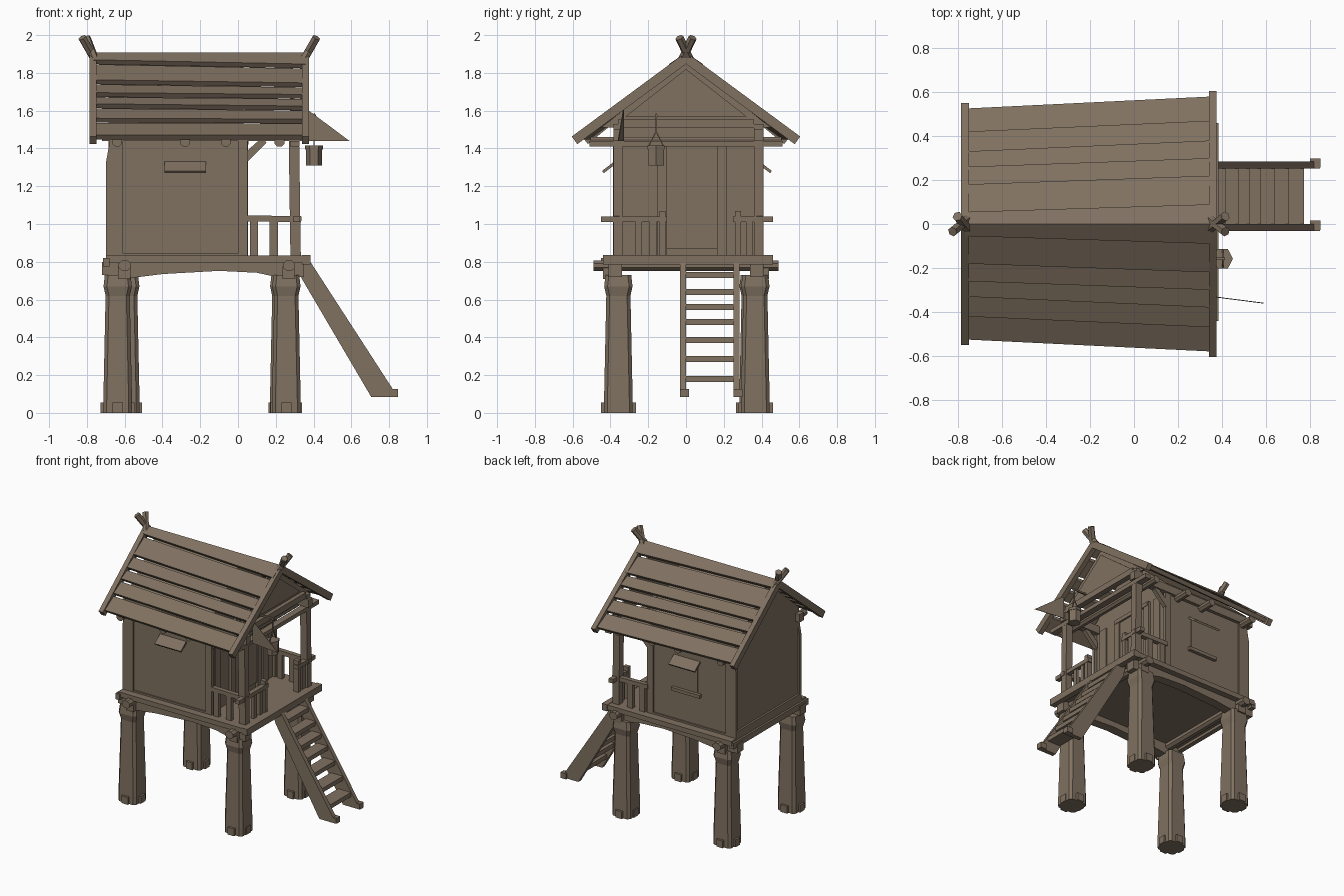
import bpy, bmesh, math
from mathutils import Vector

wood = bpy.data.materials.new("weathered_wood")
wood.diffuse_color = (0.215, 0.165, 0.118, 1)


def loft(name, rings):
    """Closed solid through rings of equal point count."""
    n = len(rings[0])
    faces = [tuple(range(n))[::-1], tuple(range((len(rings) - 1) * n, len(rings) * n))]
    for r in range(len(rings) - 1):
        for i in range(n):
            j = (i + 1) % n
            faces.append((r * n + i, r * n + j, r * n + n + j, r * n + n + i))
    me = bpy.data.meshes.new(name)
    me.from_pydata([tuple(v) for ring in rings for v in ring], [], faces)
    me.materials.append(wood)
    bm = bmesh.new()
    bm.from_mesh(me)
    bmesh.ops.recalc_face_normals(bm, faces=bm.faces)
    bm.to_mesh(me)
    bm.free()
    ob = bpy.data.objects.new(name, me)
    bpy.context.collection.objects.link(ob)
    return ob


def box(name, x0, x1, y0, y1, z0, z1):
    return loft(name, [[(x0, y0, z), (x1, y0, z), (x1, y1, z), (x0, y1, z)] for z in (z0, z1)])


def prism_x(name, pts, x0, x1):
    return loft(name, [[(x, y, z) for y, z in pts] for x in (x0, x1)])


def prism_y(name, pts, y0, y1):
    return loft(name, [[(x, y, z) for x, z in pts] for y in (y0, y1)])


def beam(name, p, q, w, h, sides=4):
    """Straight timber from p to q; w is the width sideways, h the depth."""
    p, q = Vector(p), Vector(q)
    d = (q - p).normalized()
    up = Vector((0, 0, 1)) if abs(d.z) < 0.95 else Vector((1, 0, 0))
    a = d.cross(up).normalized()
    b = a.cross(d)
    k = 1 / math.cos(math.pi / sides)
    ang = [math.tau * (i + 0.5) / sides for i in range(sides)]
    return loft(name, [[c + a * math.cos(t) * w / 2 * k + b * math.sin(t) * h / 2 * k for t in ang]
                       for c in (p, q)])


def chamfered(cx, cy, r, c, z):
    """Square ring with cut corners."""
    return [(cx + x, cy + y, z) for x, y in ((r, c - r), (r, r - c), (r - c, r), (c - r, r),
                                            (-r, r - c), (-r, c - r), (c - r, -r), (r - c, -r))]


# Legs: tapered chamfered trunks with a collar and chunky root toes
for cx, cy in ((-0.637, -0.358), (-0.597, 0.358), (0.256, -0.358), (0.245, 0.367)):
    loft("leg", [chamfered(cx, cy, r, 0.018, z) for z, r in
                 ((0.0, 0.076), (0.06, 0.076), (0.62, 0.064), (0.67, 0.075), (0.73, 0.068))])
    w = 0.09 if cx < 0 else 0.083
    for dx, dy in ((1, 0), (-1, 0), (0, 1), (0, -1)):
        x, y = cx + dx * (w - 0.027), cy + dy * 0.066
        box("leg_toe", x - 0.027, x + 0.027, y - 0.027, y + 0.027, 0, 0.055)

# Platform: arched side beams, cross beams and deck
arch = [(-0.72, 0.80), (-0.72, 0.73), (-0.56, 0.715), (-0.4, 0.735), (-0.1, 0.752),
        (0.1, 0.742), (0.2, 0.72), (0.35, 0.72), (0.35, 0.80)]
for s in (-1, 1):
    prism_y("side_beam", arch, s * 0.375 - 0.035, s * 0.375 + 0.035)
for x in (-0.60, 0.27):
    beam("cross_beam", (x, -0.49, 0.78), (x, 0.49, 0.78), 0.065, 0.055, 8)
    for s in (-1, 1):
        y = s * 0.40
        box("beam_block", x - 0.035, x + 0.03, y - 0.04, y + 0.04, 0.71, 0.775)
box("deck", -0.70, 0.37, -0.44, 0.455, 0.795, 0.832)
box("deck_front_trim", 0.34, 0.385, -0.44, 0.46, 0.785, 0.835)
box("deck_back_trim", -0.715, -0.68, -0.45, 0.45, 0.775, 0.82)

# House body with gabled ends
body = [(-0.375, 0.83), (0.385, 0.83), (0.385, 1.525), (0, 1.86), (-0.375, 1.535)]
prism_x("house_body", body, -0.685, 0.03)
for y in (-0.375, 0.385):
    s = math.copysign(1, y)
    # rear corner board leans in at the top
    prism_y("rear_corner_board", [(-0.70, 0.83), (-0.61, 0.83), (-0.61, 1.46), (-0.675, 1.46),
                                  (-0.70, 1.32)], y - 0.012, y + 0.012)
    box("corner_board", 0.0, 0.05, y - 0.012, y + 0.012, 0.83, 1.46)
    box("wall_skirt", -0.62, 0.03, y - 0.01, y + 0.01, 0.83, 0.845)
    beam("window_awning", (-0.28, y, 1.325), (-0.28, y + s * 0.065, 1.275), 0.22, 0.015)
box("back_sill_board", -0.70, -0.68, -0.38, 0.39, 0.83, 0.88)

# Shuttered window on the rear side
box("window_shutter", -0.37, -0.19, 0.38, 0.39, 1.09, 1.31)
box("window_sill", -0.40, -0.16, 0.38, 0.41, 1.06, 1.085)

# Porch wall: door, frame and planks
box("door", 0.03, 0.042, -0.10, 0.165, 0.87, 1.42)
for y in (-0.125, 0.19):
    box("door_jamb", 0.03, 0.052, y - 0.025, y + 0.025, 0.83, 1.45)
box("door_lintel", 0.03, 0.055, -0.14, 0.205, 1.42, 1.45)
for y in (-0.29, 0.28):
    box("wall_plank", 0.03, 0.037, y - 0.035, y + 0.035, 0.83, 1.45)

# Porch posts, tie beams, braces and front gable panel
for y in (-0.36, 0.385):
    beam("porch_post", (0.305, y, 0.83), (0.295, y, 1.53), 0.05, 0.055)
    prism_y("post_brace", [(0.04, 1.32), (0.15, 1.43), (0.13, 1.46), (0.04, 1.38)],
            y - 0.015, y + 0.015)
    box("wall_plate", -0.72, 0.34, y - 0.025, y + 0.025, 1.44, 1.50)
beam("tie_beam", (0.30, -0.51, 1.425), (0.30, 0.51, 1.425), 0.05, 0.03)
beam("upper_tie_beam", (0.30, -0.36, 1.53), (0.30, 0.36, 1.53), 0.04, 0.045)
prism_x("gable_panel", [(-0.45, 1.51), (0.45, 1.51), (0, 1.865)], 0.275, 0.29)
prism_x("gable_inset", [(-0.32, 1.57), (0.32, 1.57), (0, 1.82)], 0.29, 0.298)
for x in (-0.64, -0.28, -0.065, 0.22):
    beam("rafter_log", (x, -0.505, 1.435), (x, 0.505, 1.435), 0.052, 0.05, 8)

# Porch railing
for y in (-0.37, 0.39):
    beam("side_rail", (0.04, y, 1.03), (0.335, y, 1.025), 0.035, 0.032)
    for x in (0.085, 0.19):
        box("side_baluster", x - 0.022, x + 0.022, y - 0.015, y + 0.015, 0.83, 1.02)
for y0, y1, post in ((-0.45, -0.10, -0.125), (0.25, 0.46, 0.275)):
    beam("front_rail", (0.31, y0, 1.025), (0.31, y1, 1.025), 0.035, 0.03)
    box("gate_post", 0.285, 0.325, post - 0.016, post + 0.016, 0.83, 1.07)
for y in (-0.25, -0.175, 0.335):
    box("front_baluster", 0.295, 0.32, y - 0.018, y + 0.018, 0.83, 1.015)

# Ladder stairs
stringer = [(0.31, 0.81), (0.37, 0.82), (0.82, 0.125), (0.845, 0.122), (0.845, 0.085),
            (0.705, 0.085), (0.335, 0.715)]
for y in (-0.015, 0.268):
    prism_y("ladder_stringer", stringer, y - 0.016, y + 0.016)
    box("ladder_foot", 0.80, 0.847, y - 0.012, y + 0.03, 0.084, 0.126)
for z in (0.18, 0.285, 0.385, 0.48, 0.56, 0.64, 0.73):
    x0, x1 = 0.335 + (0.715 - z) * 0.587, 0.37 + (0.82 - z) * 0.648
    box("ladder_tread", x0 + 0.015, x1 - 0.012, -0.01, 0.26, z - 0.016, z + 0.016)

# Roof: six overlapping boards per slope, wider at the porch end
XL, XR = -0.768, 0.358
left = (0, 0.055, 0.18, 0.26, 0.33, 0.42, 0.525)
right = (0, 0.09, 0.22, 0.30, 0.38, 0.47, 0.58)
for s in (-1, 1):
    for i in range(6):
        rings = []
        for x, ys in ((XL, left), (XR, right)):
            a, b = ys[i], ys[i + 1]
            za, zb = (1.89 - 0.445 * y / ys[-1] for y in (a, b))
            rings.append([(x, s * a, za + (0.018 if i == 0 else 0.002)), (x, s * b, zb + 0.026),
                          (x, s * (b - 0.018), zb + 0.003), (x, s * a, za - 0.02)])
        loft("roof_board", rings)
    # barge boards and crossed ridge horns
    for x, e, d in ((XL, 0.535, -1), (XR, 0.59, 1)):
        beam("barge_board", (x, 0, 1.878), (x, s * e, 1.443), 0.036, 0.05)
        reach = 0.035 if (d < 0 and s > 0) else 0.057
        beam("ridge_horn", (x - d * 0.01, -s * 0.02, 1.87), (x + d * reach, s * 0.035, 1.987),
             0.04, 0.04, 6)

# Hanging lantern
lx, ly = 0.403, -0.158


def hexagon(r, z):
    return [(lx + r * math.cos(math.tau * i / 6), ly + r * math.sin(math.tau * i / 6) * 1.1, z)
            for i in range(6)]


loft("lantern", [hexagon(r, z) for r, z in ((0.043, 1.31), (0.043, 1.395), (0.047, 1.395), (0.047, 1.415))])
for s in (-1, 1):
    beam("lantern_handle", (lx, ly + s * 0.04, 1.41), (lx, ly, 1.49), 0.006, 0.006)
beam("lantern_cord", (lx, ly, 1.485), (lx, ly, 1.585), 0.007, 0.007)
beam("lantern_hook", (0.29, ly, 1.575), (lx + 0.01, ly, 1.575), 0.012, 0.012)

# Triangular cloth pennant beside the porch gable
loft("pennant", [[(0.355, -0.33 + o, 1.615), (0.355, -0.33 + o, 1.44), (0.59, -0.36 + o, 1.44)]
                 for o in (-0.002, 0.002)])
